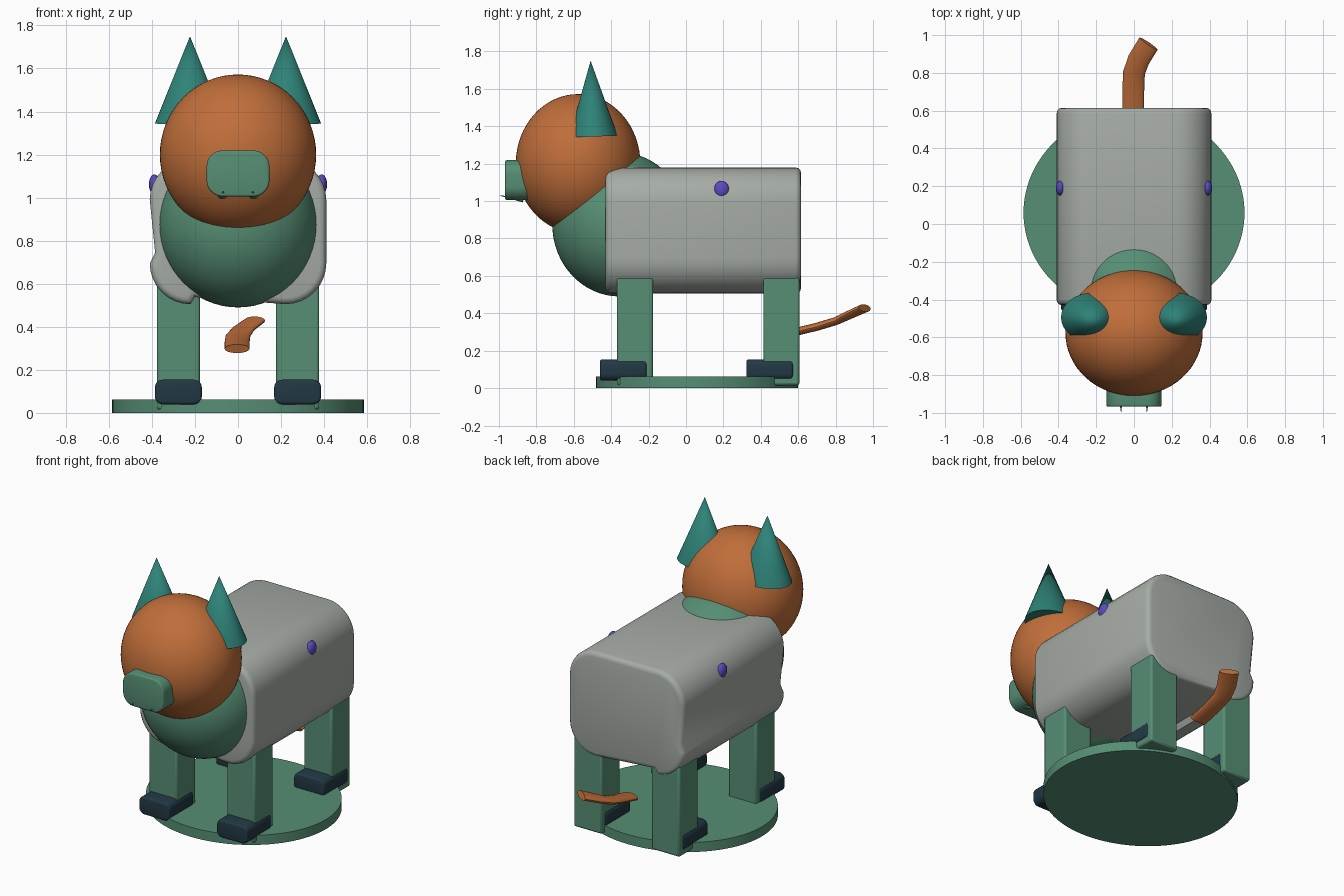
import bpy, bmesh, math
from mathutils import Vector

default = bpy.data.objects.get("Cube")
if default:
    bpy.data.objects.remove(default, do_unlink=True)


def material(name, rgb):
    lin = [((c / 255 + 0.055) / 1.055) ** 2.4 for c in rgb] + [1.0]
    m = bpy.data.materials.new(name)
    m.use_nodes = True
    m.diffuse_color = lin
    m.node_tree.nodes["Principled BSDF"].inputs["Base Color"].default_value = lin
    return m


ORANGE = material("orange", (192, 110, 58))
GREEN = material("green", (86, 142, 116))
GREY = material("grey", (166, 172, 166))
NAVY = material("dark navy", (34, 56, 68))
TEAL = material("teal", (46, 130, 120))
PURPLE = material("purple", (92, 74, 192))


def finish(obj, name, mat, angle=35):
    obj.name = obj.data.name = name
    obj.data.materials.clear()
    obj.data.materials.append(mat)
    bpy.ops.object.select_all(action='DESELECT')
    obj.select_set(True)
    bpy.context.view_layer.objects.active = obj
    bpy.ops.object.shade_smooth_by_angle(angle=math.radians(angle))
    return obj


def ball(name, mat, loc, radii, seg=64):
    bpy.ops.mesh.primitive_uv_sphere_add(segments=seg, ring_count=seg // 2, location=loc)
    obj = bpy.context.object
    obj.scale = radii
    return finish(obj, name, mat)


def rounded(cx, hx, z0, z1, r, n=8):
    """Rounded rectangle in XZ, starting at its lower +x corner."""
    pts = []
    corners = ((hx - r, z0 + r), (hx - r, z1 - r), (r - hx, z1 - r), (r - hx, z0 + r))
    for k, (x, z) in enumerate(corners):
        for i in range(n + 1):
            a = math.radians(90 * (k - 1 + i / n))
            pts.append((cx + x + r * math.cos(a), z + r * math.sin(a)))
    return pts


def prism(name, mat, pts, y0, y1, bevel):
    """Extrude an XZ profile along y and round the rims of both ends."""
    bm = bmesh.new()
    front = [bm.verts.new((x, y0, z)) for x, z in pts]
    back = [bm.verts.new((x, y1, z)) for x, z in pts]
    bm.faces.new(front)
    bm.faces.new(back[::-1])
    for i in range(len(pts)):
        j = (i + 1) % len(pts)
        bm.faces.new((front[i], back[i], back[j], front[j]))
    bmesh.ops.recalc_face_normals(bm, faces=bm.faces)
    rims = [e for e in bm.edges if abs(e.verts[0].co.y - e.verts[1].co.y) < 1e-6]
    bmesh.ops.bevel(bm, geom=rims, offset=bevel, segments=3, profile=0.5, affect='EDGES')
    mesh = bpy.data.meshes.new(name)
    bm.to_mesh(mesh)
    bm.free()
    obj = bpy.data.objects.new(name, mesh)
    bpy.context.collection.objects.link(obj)
    return finish(obj, name, mat)


def cone(name, mat, base, tip, rx, ry, seg=48):
    axis = Vector(tip) - Vector(base)
    bpy.ops.mesh.primitive_cone_add(vertices=seg, radius1=1, radius2=0, depth=axis.length,
                                    location=(Vector(base) + Vector(tip)) / 2)
    obj = bpy.context.object
    obj.scale = (rx, ry, 1)
    obj.rotation_euler = axis.to_track_quat('Z', 'Y').to_euler()
    return finish(obj, name, mat)


# Oval stand
bpy.ops.mesh.primitive_cylinder_add(vertices=96, radius=1, depth=0.062, location=(0, 0.06, 0.031))
bpy.context.object.scale = (0.585, 0.54, 1)
finish(bpy.context.object, "stand", GREEN)

# Barrel body with shallow dents in one flank and the belly
outline = rounded(0, 0.41, 0.505, 1.18, 0.19)
split = len(outline) * 3 // 4
outline = outline[:split] + [(-0.385, 0.745)] + outline[split:] + [(-0.2, 0.538)]
prism("body", GREY, outline, -0.43, 0.615, 0.03)

# Chest, head and muzzle
ball("chest", GREEN, (0, -0.355, 0.875), (0.372, 0.36, 0.385))
ball("head", ORANGE, (0, -0.577, 1.2), (0.363, 0.333, 0.372))
prism("muzzle", GREEN, rounded(0, 0.146, 1.005, 1.219, 0.075), -0.967, -0.8, 0.01)

for side, s in (("left", 1), ("right", -1)):
    # Ears, side buttons and small fangs
    cone(side + "_ear", TEAL, (s * 0.223, -0.495, 1.345), (s * 0.223, -0.51, 1.75), 0.163, 0.13)
    ball(side + "_button", PURPLE, (s * 0.389, 0.19, 1.062), (0.025, 0.04, 0.046), 32)
    cone(side + "_fang", GREEN, (s * 0.073, -0.87, 1.008), (s * 0.068, -1.0, 1.03), 0.02, 0.015, 16)

    # Legs and feet
    for end, y in (("front", -0.273), ("rear", 0.51)):
        bpy.ops.mesh.primitive_cube_add(size=1, location=(s * 0.277, y, 0.305))
        leg = bpy.context.object
        leg.scale = (0.2, 0.193, 0.58)
        bpy.ops.object.transform_apply(location=False, rotation=False, scale=True)
        bevel = leg.modifiers.new("soft_edges", 'BEVEL')
        bevel.width, bevel.segments = 0.012, 2
        finish(leg, f"{side}_{end}_leg", GREEN)
        prism(f"{side}_{end}_foot", NAVY, rounded(s * 0.277, 0.109, 0.04, 0.154, 0.036, 5),
              y - 0.187, y + 0.062, 0.012)

# Flattened tail swept along a bending path
path = [(-0.004, 0.575, 0.298), (-0.004, 0.7, 0.328), (0, 0.8, 0.358),
        (0.025, 0.87, 0.39), (0.077, 0.955, 0.428)]
turns = [0, 0, 8, 25, 33]
bm = bmesh.new()
rings = []
for (x, y, z), turn in zip(path, turns):
    t = math.radians(turn)
    across = Vector((math.cos(t), -math.sin(t), 0)) * 0.058
    thick = Vector((0, -0.008, 0.02))
    rings.append([bm.verts.new(Vector((x, y, z)) + across * math.cos(a) + thick * math.sin(a))
                  for a in (math.tau * i / 24 for i in range(24))])
for a, b in zip(rings, rings[1:]):
    for i in range(24):
        j = (i + 1) % 24
        bm.faces.new((a[i], a[j], b[j], b[i]))
bm.faces.new(rings[0])
bm.faces.new(rings[-1])
bmesh.ops.recalc_face_normals(bm, faces=bm.faces)
mesh = bpy.data.meshes.new("tail")
bm.to_mesh(mesh)
bm.free()
tail = bpy.data.objects.new("tail", mesh)
bpy.context.collection.objects.link(tail)
finish(tail, "tail", ORANGE)
